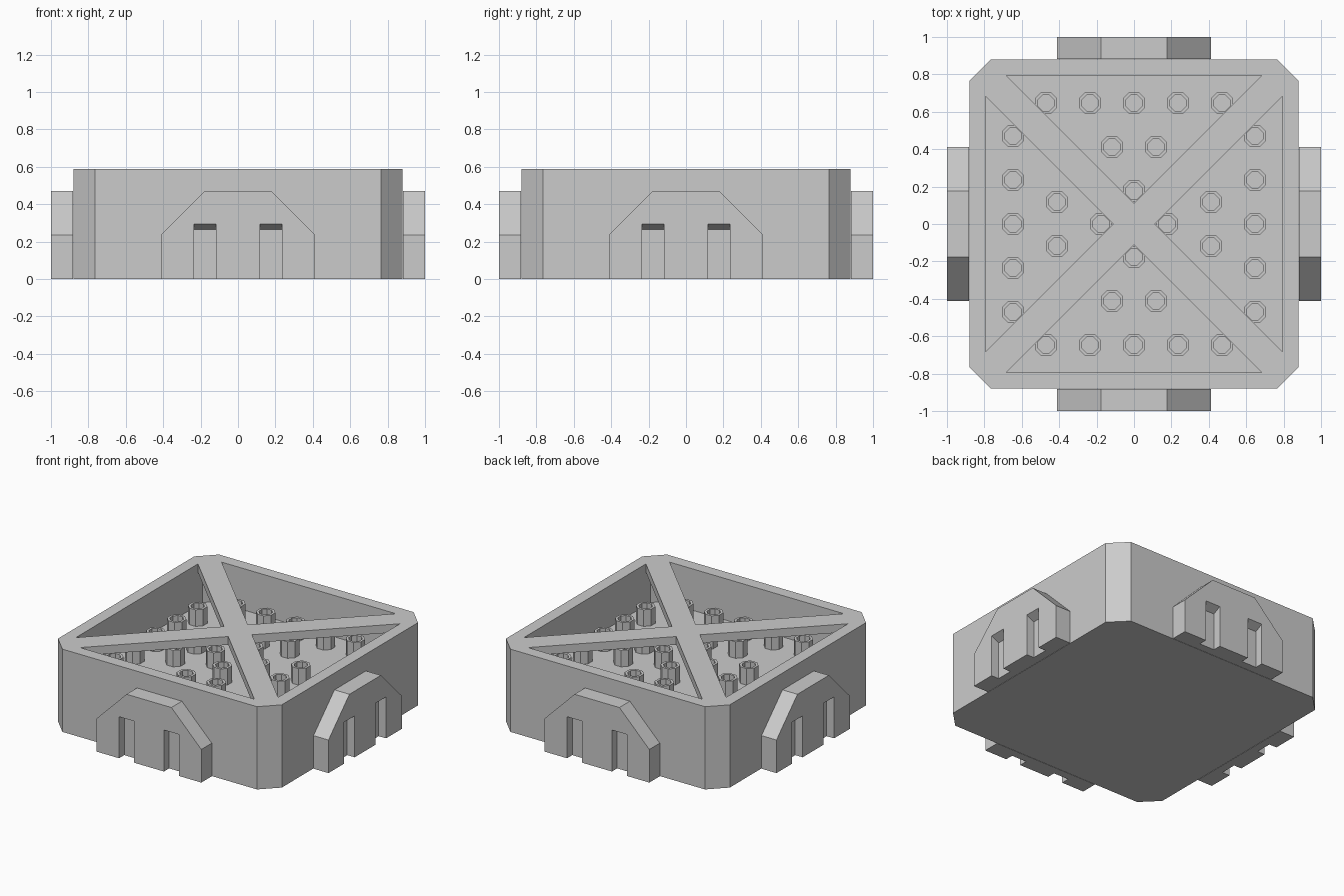
import bpy, bmesh
from math import pi, cos, sin
from mathutils import Matrix, Vector

if "Cube" in bpy.data.objects:
    bpy.data.objects.remove(bpy.data.objects["Cube"])

U = 1 / 17            # design module
TOP, FLOOR = 10 * U, 5 * U


def add_object(name, mesh):
    ob = bpy.data.objects.new(name, mesh)
    bpy.context.collection.objects.link(ob)
    return ob


def to_mesh(name, bm):
    bmesh.ops.recalc_face_normals(bm, faces=bm.faces)
    me = bpy.data.meshes.new(name)
    bm.to_mesh(me)
    bm.free()
    return me


def prism(name, points, offset):
    """Extrude a planar outline by an offset vector."""
    bm = bmesh.new()
    face = bm.faces.new([bm.verts.new(p) for p in points])
    ext = bmesh.ops.extrude_face_region(bm, geom=[face])["geom"]
    bmesh.ops.translate(bm, vec=offset, verts=[v for v in ext if isinstance(v, bmesh.types.BMVert)])
    return to_mesh(name, bm)


def quarter_turns(pts):
    """Repeat 2D points four times around the z axis."""
    out = []
    for k in range(4):
        r = Matrix.Rotation(k * pi / 2, 2)
        out += [r @ Vector(p) for p in pts]
    return out


def lathe_rings(bm, rings, closed=False):
    """Skin successive (outline, z) loops; returns vertex loops."""
    loops = [[bm.verts.new((p[0], p[1], z)) for p in pts] for pts, z in rings]
    pairs = list(zip(loops, loops[1:])) + ([(loops[-1], loops[0])] if closed else [])
    for a, b in pairs:
        n = len(a)
        for i in range(n):
            j = (i + 1) % n
            bm.faces.new((a[i], a[j], b[j], b[i]))
    return loops


# Tray with chamfered corners and one recessed floor
outer = quarter_turns([(0.88, 0.765), (0.765, 0.88)])
inner = quarter_turns([(0.795, 0.735), (0.735, 0.795)])
bm = bmesh.new()
loops = lathe_rings(bm, [(outer, 0), (outer, TOP), (inner, TOP), (inner, FLOOR)])
bm.faces.new(loops[0])
bm.faces.new(loops[-1])
add_object("tray", to_mesh("tray", bm))

# Diagonal cross brace bridging the tray, flush with the rim
cross = quarter_turns([(0.11, 0), (0.795, 0.685), (0.795, 0.735), (0.735, 0.795), (0.685, 0.795)])
add_object("cross_brace", prism("cross_brace", [(p.x, p.y, TOP) for p in cross], (0, 0, -U)))

# Hollow eight-sided studs, eight per quadrant
layout = [(i * 4 * U, 11 * U) for i in range(-2, 3)]
layout += [(-2 * U, 7 * U), (2 * U, 7 * U), (0, 3 * U)]
bm = bmesh.new()
for c in quarter_turns(layout):
    def octagon(apothem):
        r = apothem / cos(pi / 8)
        return [(c.x + r * cos((k + .5) * pi / 4), c.y + r * sin((k + .5) * pi / 4)) for k in range(8)]
    big, small = octagon(U), octagon(0.042)
    lathe_rings(bm, [(big, FLOOR), (big, FLOOR + 2 * U), (small, FLOOR + 2 * U), (small, FLOOR)], closed=True)
add_object("hollow_studs", to_mesh("hollow_studs", bm))

# Side tab with two slots cut in its face
half = [(7 * U, 0), (7 * U, 4 * U), (3 * U, 8 * U)]
outline = half + [(-x, z) for x, z in reversed(half)]
tab = add_object("side_tab_1", prism("side_tab", [(x, -1, z) for x, z in outline], (0, 2 * U, 0)))
slot = [(-1.06, -.1), (-1 + U, -.1), (-1 + U, 0.265), (-1, 0.295), (-1.06, 0.325)]
cutters = []
for x in (-4 * U, 2 * U):
    cut = add_object("slot_cutter", prism("slot_cutter", [(x, y, z) for y, z in slot], (2 * U, 0, 0)))
    cut.hide_render = True
    cutters.append(cut)
    mod = tab.modifiers.new("slot", 'BOOLEAN')
    mod.operation, mod.object, mod.solver = 'DIFFERENCE', cut, 'EXACT'
deps = bpy.context.evaluated_depsgraph_get()
cut_mesh = bpy.data.meshes.new_from_object(tab.evaluated_get(deps))
tab.modifiers.clear()
tab.data = cut_mesh
for cut in cutters:
    bpy.data.objects.remove(cut)

# Same tab on the other three sides
for k in range(1, 4):
    add_object(f"side_tab_{k + 1}", cut_mesh).rotation_euler.z = k * pi / 2
